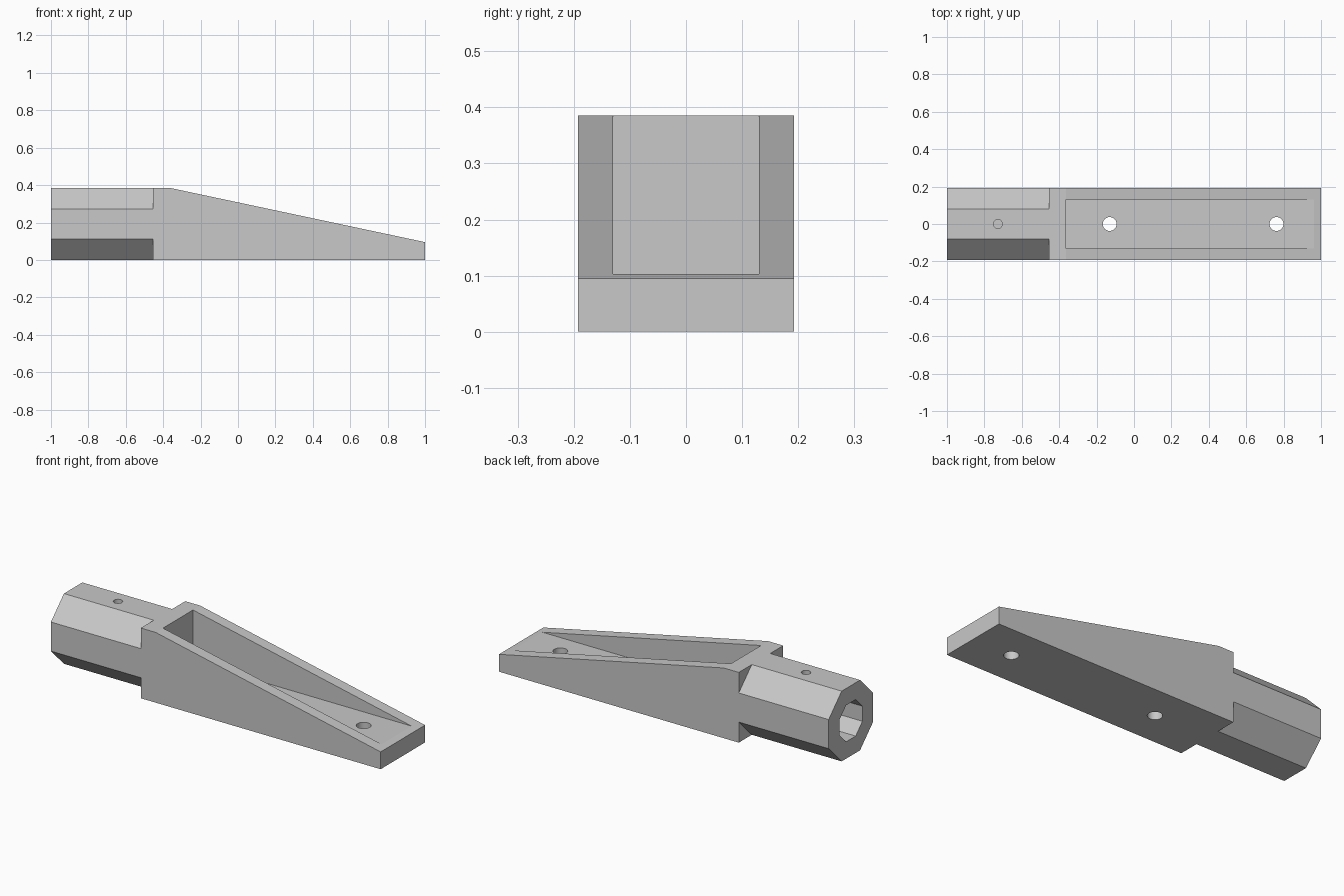
import bpy, bmesh, math
from mathutils import Vector

if "Cube" in bpy.data.objects:
    bpy.data.objects.remove(bpy.data.objects["Cube"])

SIZE = 0.385           # width and height of the body
MID = SIZE / 2
STEP = -0.455          # where the octagonal shank meets the wedge

grey = bpy.data.materials.new("plain grey")
grey.diffuse_color = (0.58, 0.58, 0.58, 1)
grey.use_nodes = True
grey.node_tree.nodes["Principled BSDF"].inputs["Base Color"].default_value = grey.diffuse_color


def prism(name, outline, offset):
    """Extrude a closed outline of 3D points along an offset."""
    bm = bmesh.new()
    face = bm.faces.new([bm.verts.new(p) for p in outline])
    new = bmesh.ops.extrude_face_region(bm, geom=[face])["geom"]
    bmesh.ops.translate(bm, vec=Vector(offset),
                        verts=[g for g in new if isinstance(g, bmesh.types.BMVert)])
    bmesh.ops.recalc_face_normals(bm, faces=bm.faces)
    mesh = bpy.data.meshes.new(name)
    bm.to_mesh(mesh)
    bm.free()
    mesh.materials.append(grey)
    obj = bpy.data.objects.new(name, mesh)
    bpy.context.collection.objects.link(obj)
    return obj


def octagon(x, width):
    """Flat-topped octagon facing along x."""
    r = width / 2 / math.cos(math.pi / 8)
    return [(x, r * math.cos((i + .5) * math.pi / 4),
             MID + r * math.sin((i + .5) * math.pi / 4)) for i in range(8)]


def drill(name, x, radius, z0, z1):
    """Vertical round hole cutter."""
    ring = [(x + radius * math.cos(i * math.tau / 32),
             radius * math.sin(i * math.tau / 32), z0) for i in range(32)]
    return prism(name, ring, (0, 0, z1 - z0))


def combine(target, tool, operation):
    """Apply a boolean and remove the tool."""
    mod = target.modifiers.new(tool.name, 'BOOLEAN')
    mod.object, mod.operation, mod.solver = tool, operation, 'EXACT'
    bpy.context.view_layer.objects.active = target
    bpy.ops.object.modifier_apply(modifier=mod.name)
    bpy.data.objects.remove(tool)


# Wedge body
side = [(STEP, 0), (1, 0), (1, 0.095), (-0.364, SIZE), (STEP, SIZE)]
body = prism("wedge_body", [(x, -MID, z) for x, z in side], (0, SIZE, 0))

# Octagonal shank
combine(body, prism("shank", octagon(-1, SIZE), (STEP + 1, 0, 0)), 'UNION')

# Open pocket with a flat floor
floor = [(-0.364, -0.13, 0.103), (1.1, -0.13, 0.103),
         (1.1, 0.13, 0.103), (-0.364, 0.13, 0.103)]
combine(body, prism("pocket", floor, (0, 0, 0.5)), 'DIFFERENCE')

# Blind octagonal bore in the shank
combine(body, prism("bore", octagon(-1.1, 0.2), (STEP + 1.1, 0, 0)), 'DIFFERENCE')

# Mounting holes and set screw hole
for x in (-0.13, 0.762):
    combine(body, drill("mounting_hole", x, 0.037, -0.1, 0.3), 'DIFFERENCE')
combine(body, drill("set_screw_hole", -0.728, 0.024, MID, 0.5), 'DIFFERENCE')

# Soften only the round hole walls
body.select_set(True)
bpy.context.view_layer.objects.active = body
bpy.ops.object.shade_smooth_by_angle(angle=math.radians(12))
